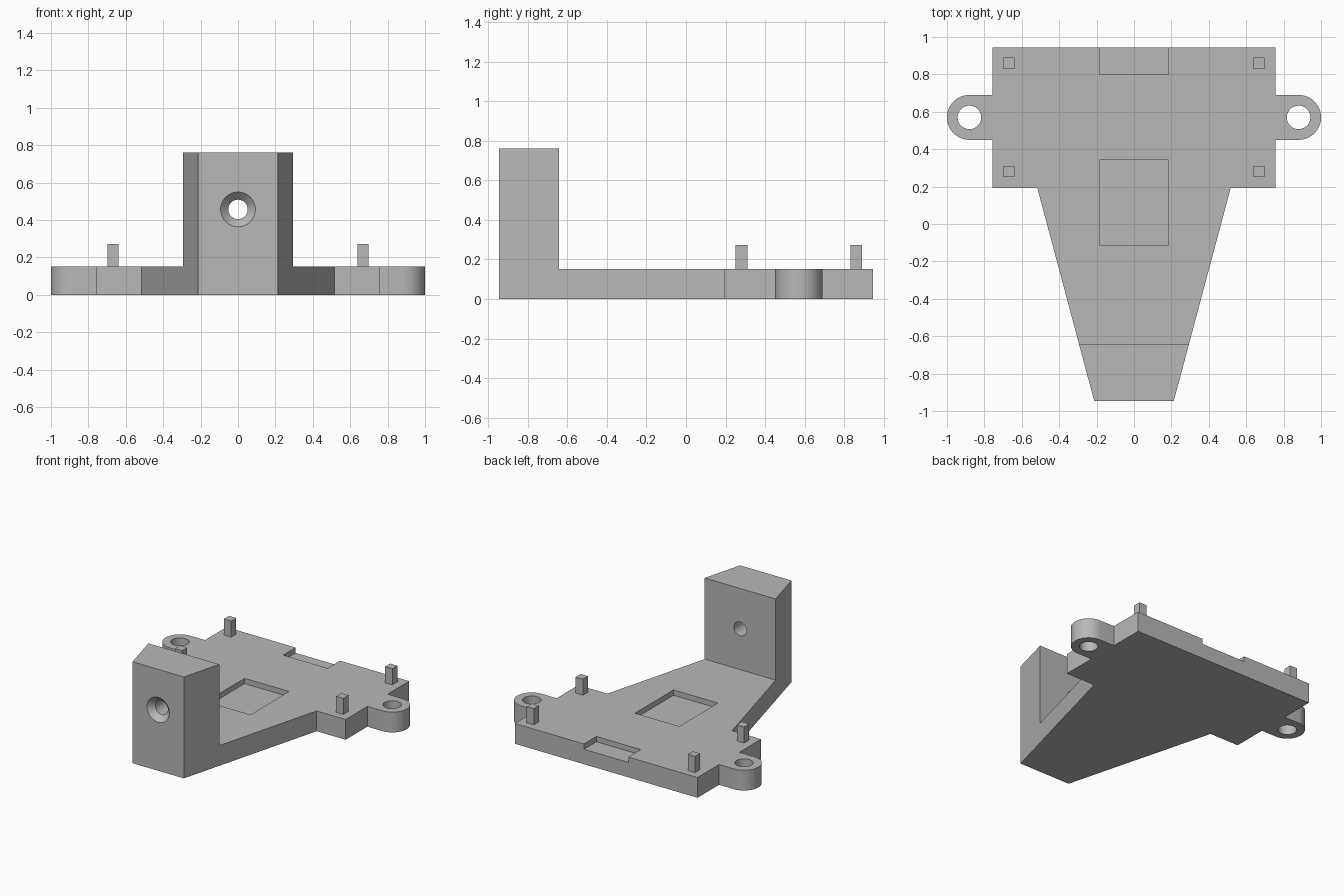
import bpy, bmesh, math
from mathutils import Matrix, Vector

if "Cube" in bpy.data.objects:
    bpy.data.objects.remove(bpy.data.objects["Cube"], do_unlink=True)

PLATE_TOP, WALL_TOP, POST_TOP = 0.152, 0.76, 0.273
WALL_BACK = -0.641
EAR_X, EAR_Y, EAR_R = 0.88, 0.57, 0.12

grey = bpy.data.materials.new("plain grey")
grey.use_nodes = True
colour = (0.48, 0.48, 0.48, 1)
grey.diffuse_color = colour
grey.node_tree.nodes["Principled BSDF"].inputs["Base Color"].default_value = colour


def finish(bm, name):
    bmesh.ops.recalc_face_normals(bm, faces=bm.faces[:])
    mesh = bpy.data.meshes.new(name)
    bm.to_mesh(mesh)
    bm.free()
    mesh.materials.append(grey)
    ob = bpy.data.objects.new(name, mesh)
    bpy.context.collection.objects.link(ob)
    return ob


def box(name, x, y, z):
    """Box from (low, high) pairs."""
    bm = bmesh.new()
    bmesh.ops.create_cube(bm, size=1)
    for v in bm.verts:
        v.co = Vector([a[0] if c < 0 else a[1] for a, c in zip((x, y, z), v.co)])
    return finish(bm, name)


def cylinder(name, r1, r2, depth, centre, rotation=Matrix()):
    bm = bmesh.new()
    bmesh.ops.create_cone(bm, cap_ends=True, segments=48, radius1=r1, radius2=r2,
                          depth=depth, matrix=Matrix.Translation(centre) @ rotation)
    return finish(bm, name)


def cut(target, cutter):
    mod = target.modifiers.new("cut", 'BOOLEAN')
    mod.operation, mod.solver, mod.object = 'DIFFERENCE', 'EXACT', cutter
    bpy.ops.object.select_all(action='DESELECT')
    bpy.context.view_layer.objects.active = target
    target.select_set(True)
    bpy.ops.object.modifier_apply(modifier=mod.name)
    bpy.data.objects.remove(cutter, do_unlink=True)


def lift(bm, faces, height):
    new = bmesh.ops.extrude_face_region(bm, geom=faces)["geom"]
    verts = [g for g in new if isinstance(g, bmesh.types.BMVert)]
    bmesh.ops.translate(bm, verts=verts, vec=(0, 0, height))
    return [g for g in new if isinstance(g, bmesh.types.BMFace)]


# Right half of the outline, with a rounded mounting ear, then mirrored
half = [(0.213, -0.945), (0.517, 0.193), (0.757, 0.193), (0.757, EAR_Y - EAR_R)]
for i in range(25):
    a = math.pi * (i / 24 - 0.5)
    half.append((EAR_X + EAR_R * math.cos(a), EAR_Y + EAR_R * math.sin(a)))
half += [(0.757, EAR_Y + EAR_R), (0.757, 0.945)]
outline = half + [(-x, y) for x, y in reversed(half)]

# Base plate with the upright wall raised from its narrow end
bm = bmesh.new()
bm.faces.new([bm.verts.new((x, y, 0)) for x, y in outline])
bmesh.ops.bisect_plane(bm, geom=bm.verts[:] + bm.edges[:] + bm.faces[:],
                       plane_co=(0, WALL_BACK, 0), plane_no=(0, 1, 0))
top = lift(bm, bm.faces[:], PLATE_TOP)
wall = [f for f in top if f.calc_center_median().y < WALL_BACK]
lift(bm, wall, WALL_TOP - PLATE_TOP)
bmesh.ops.recalc_face_normals(bm, faces=bm.faces[:])
bmesh.ops.dissolve_limit(bm, angle_limit=0.01, verts=bm.verts[:], edges=bm.edges[:])
body = finish(bm, "mounting_bracket")

# Ear holes
for side in (-1, 1):
    cut(body, cylinder("ear_hole", 0.063, 0.063, 1, (side * EAR_X, EAR_Y, 0)))

# Shallow pocket and rear notch
floor = (PLATE_TOP - 0.04, 0.3)
cut(body, box("pocket_cutter", (-0.184, 0.184), (-0.115, 0.342), floor))
cut(body, box("notch_cutter", (-0.184, 0.184), (0.798, 1.1), floor))

# Countersunk screw hole through the wall
turn = Matrix.Rotation(math.radians(-90), 4, 'X')
cut(body, cylinder("screw_hole", 0.052, 0.052, 0.6, (0, -0.8, 0.457), turn))
cut(body, cylinder("countersink", 0.135, 0.051, 0.084, (0, -0.945, 0.457), turn))

bpy.ops.object.select_all(action='DESELECT')
body.select_set(True)
bpy.context.view_layer.objects.active = body
bpy.ops.object.shade_smooth_by_angle(angle=math.radians(30))

# Four square locating posts
for side, sx in (("left", 1), ("right", -1)):
    for end, y in (("front", 0.28), ("back", 0.86)):
        x = sx * 0.668
        box(f"{end}_{side}_post", (x - 0.03, x + 0.03), (y - 0.03, y + 0.03),
            (PLATE_TOP - 0.01, POST_TOP))
